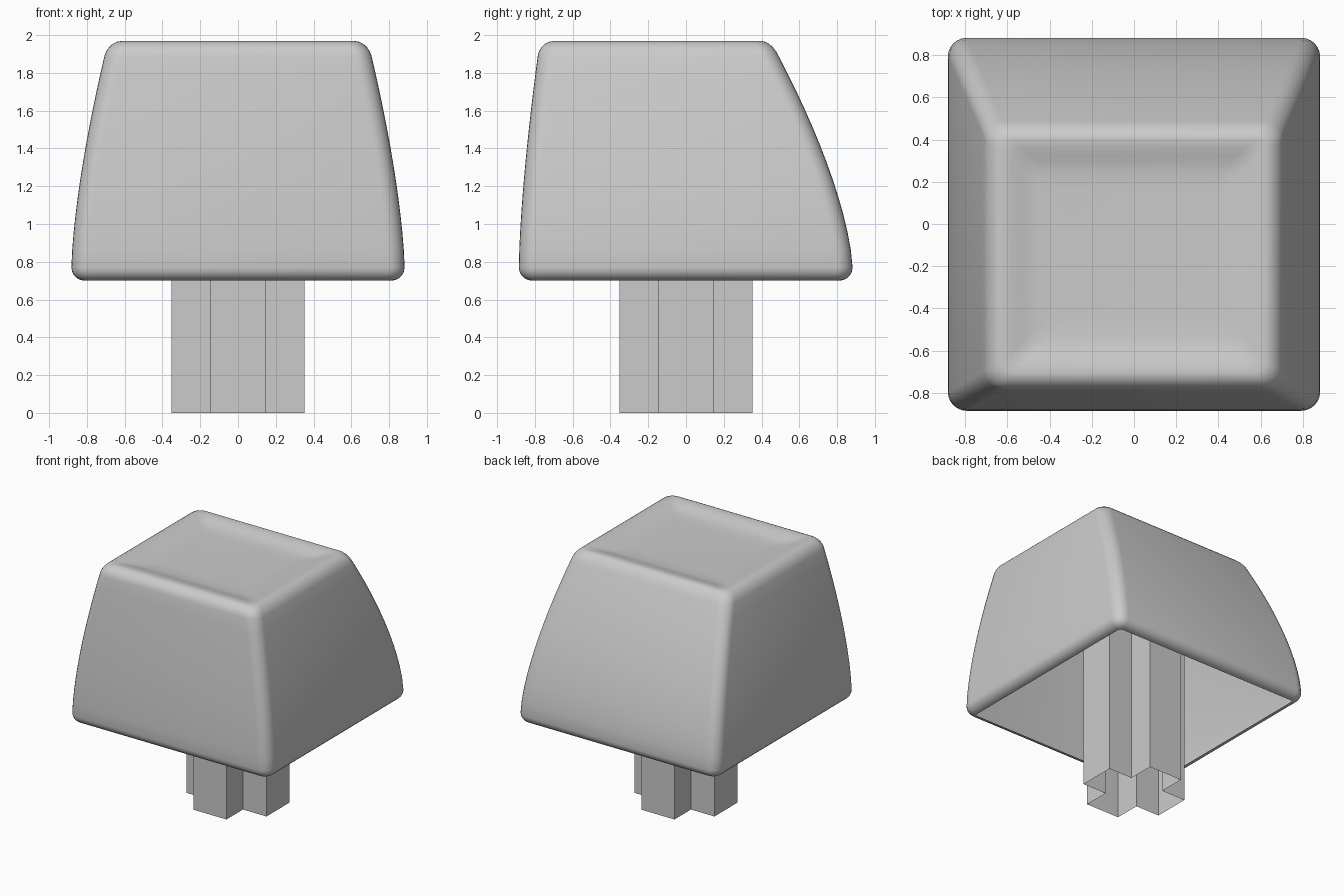
import bpy, bmesh, math

if "Cube" in bpy.data.objects:
    bpy.data.objects.remove(bpy.data.objects["Cube"])


def make_object(name, bm):
    mesh = bpy.data.meshes.new(name)
    bm.to_mesh(mesh)
    bm.free()
    obj = bpy.data.objects.new(name, mesh)
    bpy.context.collection.objects.link(obj)
    return obj


def rounded_rect(bm, half_x, front, back, z, r, steps=6):
    """Closed ring of vertices, counter-clockwise seen from above."""
    verts = []
    corners = [(half_x - r, back - r), (-half_x + r, back - r),
               (-half_x + r, front + r), (half_x - r, front + r)]
    for k, (cx, cy) in enumerate(corners):
        for i in range(steps + 1):
            a = math.pi / 2 * (k + i / steps)
            verts.append(bm.verts.new((cx + r * math.cos(a), cy + r * math.sin(a), z)))
    return verts


def bridge(bm, low, high):
    n = len(low)
    for i in range(n):
        j = (i + 1) % n
        bm.faces.new((low[i], low[j], high[j], high[i]))


# Cap shell: open underneath, bowed walls, leaning back side, dished top
sections = []
R = 0.07
for i in range(6):                                   # rounded lower rim
    a = math.pi / 2 * i / 5
    d = R * (1 - math.sin(a))
    sections.append((0.882 - d, -0.885 + d, 0.882 - d, 0.70 + R * (1 - math.cos(a)), 0.09 - d))
for i in range(1, 13):                               # bowed walls
    t = i / 12
    b = t ** 1.5
    sections.append((0.882 - 0.175 * b, -0.885 + 0.10 * b, 0.882 - 0.392 * b,
                     0.77 + 1.12 * t, 0.09))
for i in range(1, 6):                                # rounded upper edge
    a = math.pi / 2 * i / 5
    s, c = math.sin(a), 1 - math.cos(a)
    sections.append((0.707 - 0.02 * s - 0.065 * c, -0.785 + 0.01 * s + 0.07 * c,
                     0.49 - 0.035 * s - 0.05 * c, 1.89 + 0.078 * s, 0.09 - 0.04 * c))
for inset, z in ((0.04, 1.962), (0.08, 1.95), (0.12, 1.938), (0.16, 1.931), (0.25, 1.928)):
    sections.append((0.622 - inset, -0.705 + inset, 0.405 - inset, z, 0.05))

bm = bmesh.new()
rings = [rounded_rect(bm, *s) for s in sections]
for low, high in zip(rings, rings[1:]):
    bridge(bm, low, high)
bm.faces.new(rings[-1])
for f in bm.faces:
    f.smooth = True
make_object("cap_shell", bm)

# Stem: open cross-shaped tube running up inside the cap
A, B = 0.145, 0.352
quarter = [(B, -A), (B, A), (A, A)]
profile = []
for k in range(4):
    c, s = round(math.cos(k * math.pi / 2)), round(math.sin(k * math.pi / 2))
    profile += [(x * c - y * s, x * s + y * c) for x, y in quarter]
bm = bmesh.new()
low, high = [[bm.verts.new((x, y, z)) for x, y in profile] for z in (0.0, 1.92)]
bridge(bm, low, high)
make_object("cross_stem", bm)
